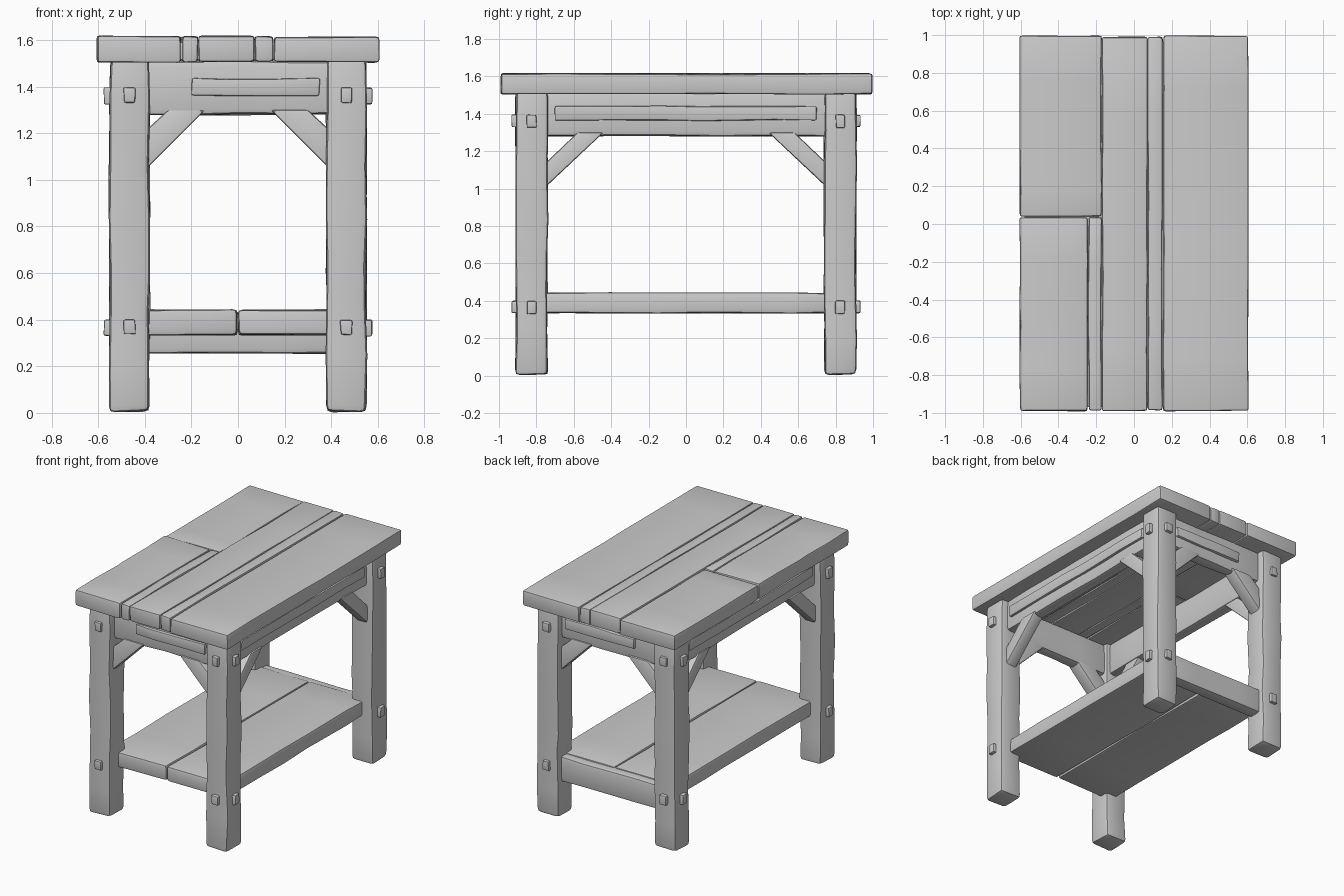
import bpy, bmesh, random
from mathutils import Vector

random.seed(4)
if "Cube" in bpy.data.objects:
    bpy.data.objects.remove(bpy.data.objects["Cube"])

wood = bpy.data.materials.new("grey wood")
wood.use_nodes = True
GREY = (0.6, 0.6, 0.6, 1)
wood.diffuse_color = GREY
wood.node_tree.nodes["Principled BSDF"].inputs["Base Color"].default_value = GREY


def finish(name, bm, bevel, segments=2):
    """Round the sharp edges and turn the mesh into a shaded object."""
    bmesh.ops.recalc_face_normals(bm, faces=bm.faces)
    sharp = [e for e in bm.edges if e.calc_face_angle(0) > 0.7]
    bmesh.ops.bevel(bm, geom=sharp, offset=bevel, segments=segments,
                    affect='EDGES', profile=0.6, clamp_overlap=True)
    mesh = bpy.data.meshes.new(name)
    bm.to_mesh(mesh)
    bm.free()
    mesh.materials.append(wood)
    obj = bpy.data.objects.new(name, mesh)
    bpy.context.collection.objects.link(obj)
    bpy.ops.object.select_all(action='DESELECT')
    obj.select_set(True)
    bpy.context.view_layer.objects.active = obj
    bpy.ops.object.shade_smooth_by_angle(angle=0.6)
    return obj


def hewn(name, lo, hi, cuts=0, bevel=0.02, rough=0.004):
    """Rough-hewn beam between two corners, sliced along its longest side."""
    lo, hi = Vector(lo), Vector(hi)
    size = hi - lo
    bm = bmesh.new()
    bmesh.ops.create_cube(bm, size=1)
    for v in bm.verts:
        v.co = (lo + hi) / 2 + v.co * size
    axis = max(range(3), key=lambda i: size[i])
    normal = Vector([i == axis for i in range(3)])
    for i in range(cuts):
        at = lo + size * ((i + 1 + random.uniform(-0.3, 0.3)) / (cuts + 1))
        bmesh.ops.bisect_plane(bm, geom=bm.verts[:] + bm.edges[:] + bm.faces[:],
                               plane_co=at, plane_no=normal)
    for v in bm.verts:
        v.co += Vector([random.uniform(-rough, rough) for _ in range(3)])
    return finish(name, bm, bevel)


def brace(name, outline, axis, near, far):
    """Angled brace: an outline of (across, height) points given thickness."""
    bm = bmesh.new()
    place = (lambda u, z: (near, u, z)) if axis == 0 else (lambda u, z: (u, near, z))
    face = bm.faces.new([bm.verts.new(place(u, z)) for u, z in outline])
    ext = bmesh.ops.extrude_face_region(bm, geom=[face])
    shift = Vector((far - near, 0, 0) if axis == 0 else (0, far - near, 0))
    for v in ext["geom"]:
        if isinstance(v, bmesh.types.BMVert):
            v.co += shift
    return finish(name, bm, 0.015)


# Tabletop boards, split unevenly
LOW, TOP = 1.505, 1.613
boards = {
    "top_left_back": (-0.605, 0.04, -0.172, 0.995),
    "top_left_front": (-0.605, -0.99, -0.245, 0.036),
    "top_left_sliver": (-0.241, -0.99, -0.172, 0.036),
    "top_middle": (-0.168, -0.99, 0.07, 0.99),
    "top_middle_strip": (0.073, -0.985, 0.15, 0.99),
    "top_right": (0.155, -0.99, 0.605, 0.995),
}
for name, (x0, y0, x1, y1) in boards.items():
    hewn(name, (x0, y0, LOW), (x1, y1, TOP + random.uniform(-0.004, 0.004)),
         4, 0.014, 0.003)
hewn("top_core", (-0.58, -0.97, 1.515), (0.58, 0.97, 1.59), 0, 0.005, 0)

# Legs, pegs and braces at the four corners
for sx, side in ((-1, "right"), (1, "left")):
    for sy, end in ((-1, "front"), (1, "back")):
        tag = f"{end}_{side}"

        def box(name, x, y, z, **kw):
            xs, ys = sorted(sx * v for v in x), sorted(sy * v for v in y)
            hewn(f"{name}_{tag}", (xs[0], ys[0], z[0]), (xs[1], ys[1], z[1]), **kw)

        box("leg", (0.38, 0.55), (0.74, 0.91), (0.005, 1.52), cuts=6, bevel=0.026, rough=0.005)
        for level, z in (("lower", 0.365), ("upper", 1.36)):
            box(f"{level}_side_peg", (0.5, 0.575), (0.8, 0.85), (z - 0.035, z + 0.035),
                bevel=0.008, rough=0.003)
            box(f"{level}_end_peg", (0.44, 0.49), (0.86, 0.932), (z - 0.03, z + 0.035),
                bevel=0.008, rough=0.003)
        brace(f"end_brace_{tag}",
              [(sx * u, z) for u, z in ((0.42, 1.02), (0.14, 1.3), (0.3, 1.3), (0.42, 1.19))],
              1, sy * 0.77, sy * 0.87)
        brace(f"side_brace_{tag}",
              [(sy * u, z) for u, z in ((0.78, 0.98), (0.44, 1.3), (0.58, 1.3), (0.78, 1.11))],
              0, sx * 0.42, sx * 0.51)

# Aprons: a beam with a raised batten on its outer face
for s, side in ((-1, "right"), (1, "left")):
    def span(a, b):
        return sorted((s * a, s * b))
    x0, x1 = span(0.41, 0.5)
    hewn(f"side_apron_{side}", (x0, -0.78, 1.28), (x1, 0.78, 1.51), 4, 0.025)
    x0, x1 = span(0.48, 0.52)
    hewn(f"side_batten_{side}", (x0, -0.7, 1.365), (x1, 0.7, 1.44), 4, 0.01)
for s, end in ((-1, "front"), (1, "back")):
    y0, y1 = sorted((s * 0.77, s * 0.86))
    hewn(f"end_apron_{end}", (-0.42, y0, 1.28), (0.42, y1, 1.51), 3, 0.025)
    y0, y1 = sorted((s * 0.84, s * 0.88))
    hewn(f"end_batten_{end}", (-0.2, y0, 1.36), (0.35, y1, 1.435), 2, 0.01)

# Lower shelf of two boards, with a deeper rail at the back
hewn("shelf_board_right", (-0.47, -0.81, 0.335), (-0.003, 0.81, 0.442), 4, 0.018)
hewn("shelf_board_left", (0.003, -0.81, 0.335), (0.47, 0.81, 0.442), 4, 0.018)
hewn("back_rail", (-0.42, 0.77, 0.255), (0.42, 0.87, 0.43), 2, 0.02)
